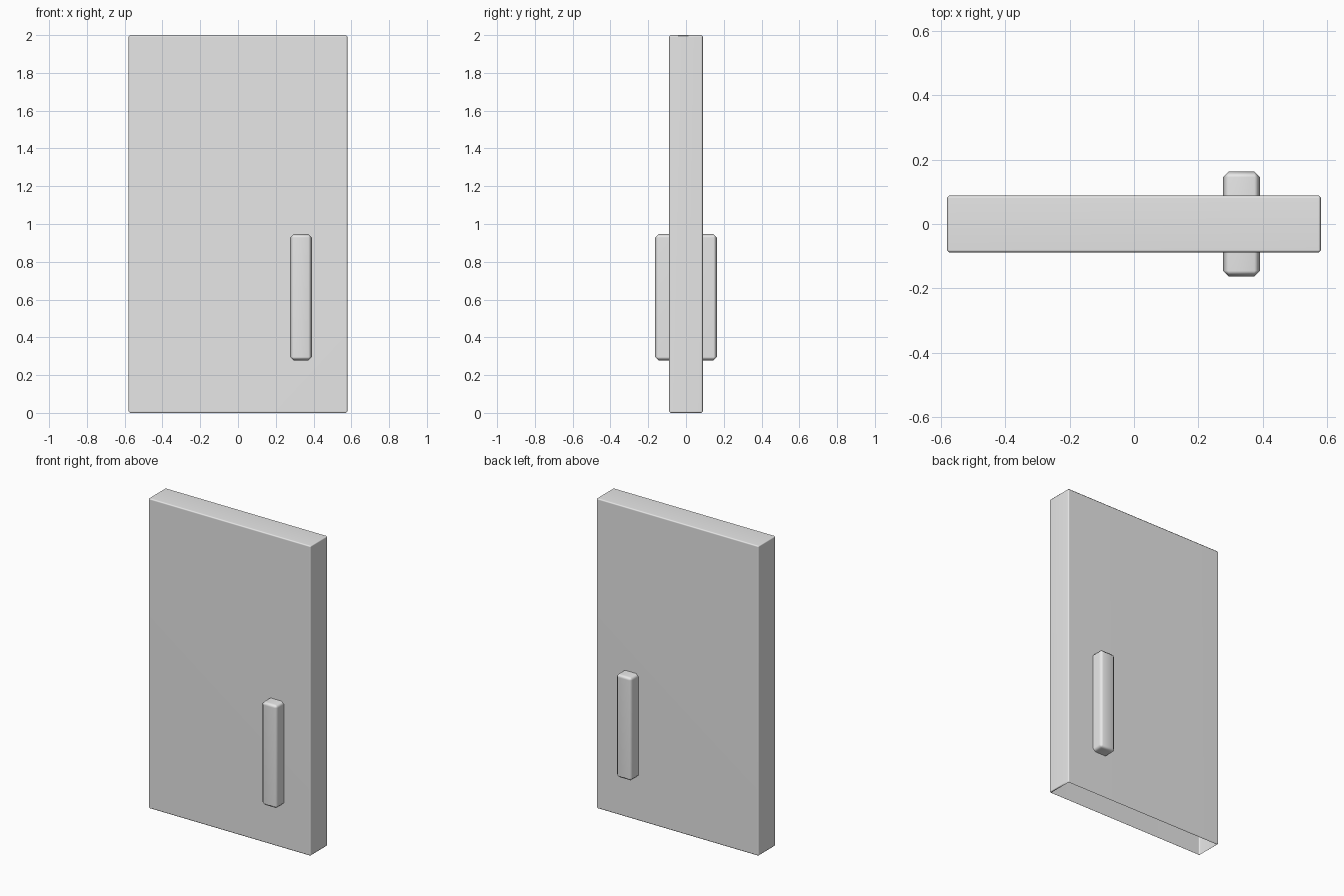
import bpy
import bmesh
from mathutils import Vector

cube = bpy.data.objects.get("Cube")
if cube:
    bpy.data.objects.remove(cube, do_unlink=True)

grey = bpy.data.materials.new("light_grey")
grey.use_nodes = True
colour = (0.8, 0.8, 0.8, 1)
grey.diffuse_color = colour
grey.node_tree.nodes["Principled BSDF"].inputs["Base Color"].default_value = colour


def bevelled_box(name, low, high, bevel, open_bottom=False):
    """Box between two corners with softened edges, optionally without its underside."""
    low, high = Vector(low), Vector(high)
    bm = bmesh.new()
    bmesh.ops.create_cube(bm, size=1)
    bmesh.ops.scale(bm, vec=high - low, verts=bm.verts)
    bmesh.ops.translate(bm, vec=(low + high) / 2, verts=bm.verts)
    bmesh.ops.bevel(bm, geom=bm.edges[:], offset=bevel, segments=1,
                    profile=0.5, affect='EDGES')
    bm.normal_update()
    if open_bottom:
        under = [f for f in bm.faces if f.normal.z < -0.99]
        bmesh.ops.delete(bm, geom=under, context='FACES')
    for face in bm.faces:
        face.smooth = True
    mesh = bpy.data.meshes.new(name)
    bm.to_mesh(mesh)
    bm.free()
    mesh.materials.append(grey)
    obj = bpy.data.objects.new(name, mesh)
    bpy.context.collection.objects.link(obj)
    # Keep the broad faces flat and let only the bevels blend
    obj.modifiers.new("flat_faces", 'WEIGHTED_NORMAL')
    return obj


# Hollow door slab, open underneath
bevelled_box("door_panel", (-0.58, -0.089, 0), (0.58, 0.089, 2), 0.008, open_bottom=True)

# Bar handle passing through to both sides
bevelled_box("door_handle", (0.276, -0.163, 0.278), (0.391, 0.163, 0.946), 0.018)
